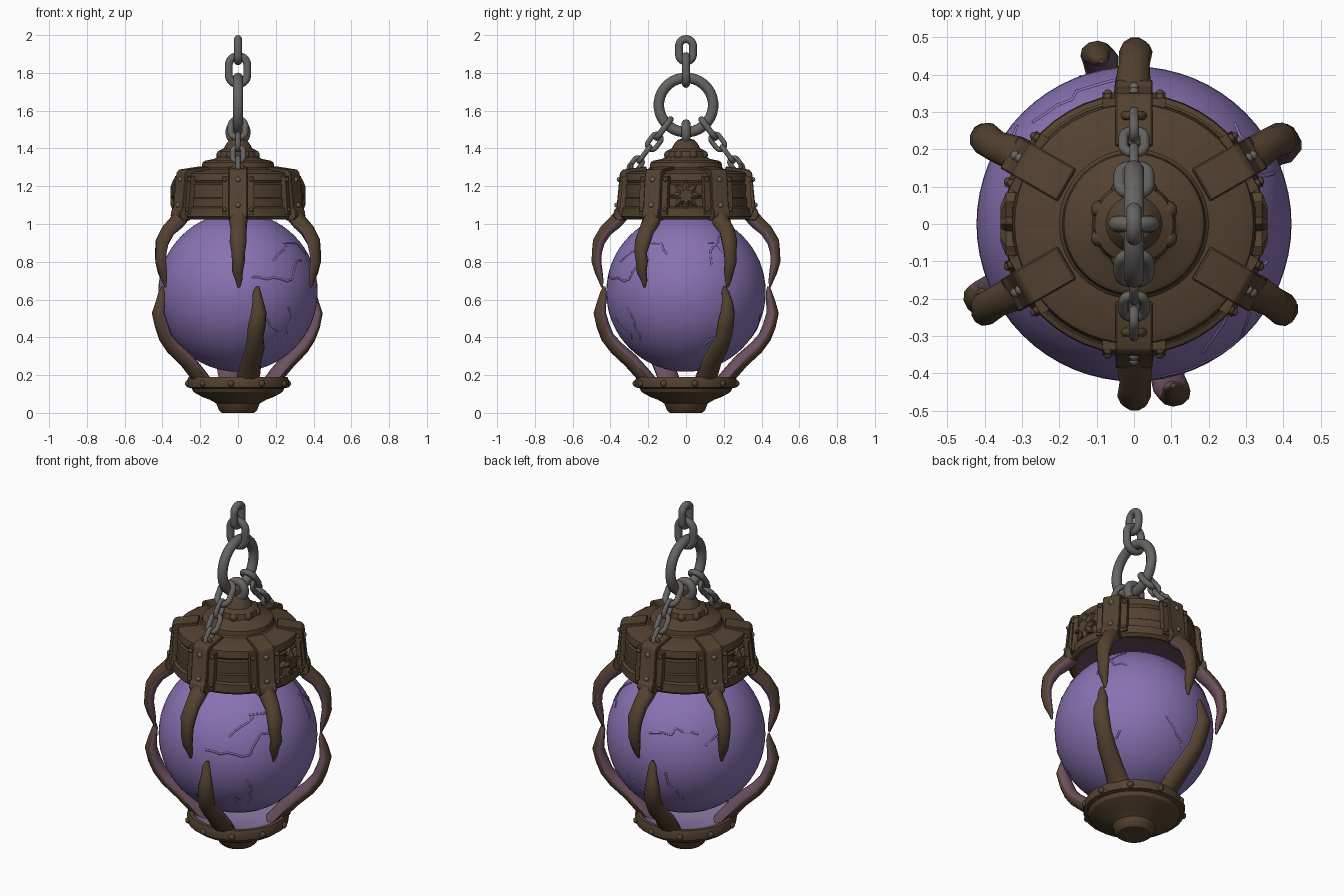
import bpy, bmesh, math, random
from mathutils import Vector, Matrix

if "Cube" in bpy.data.objects:
    bpy.data.objects.remove(bpy.data.objects["Cube"])

random.seed(4)
ORB = Vector((0, 0, 0.64))


def material(name, rgb):
    m = bpy.data.materials.new(name)
    m.diffuse_color = (*rgb, 1)
    m.use_nodes = True
    m.node_tree.nodes["Principled BSDF"].inputs["Base Color"].default_value = m.diffuse_color
    return m


BROWN = material("dark_bronze", (0.088, 0.054, 0.030))
GREY = material("chain_iron", (0.135, 0.128, 0.120))
PURPLE = material("orb_purple", (0.245, 0.170, 0.450))
MAUVE = material("mauve_glow", (0.150, 0.080, 0.115))
LAVENDER = material("lavender_glow", (0.230, 0.175, 0.340))


def finish(bm, name, mats, rule=None, angle=40):
    bmesh.ops.recalc_face_normals(bm, faces=bm.faces)
    bm.normal_update()
    if rule:
        for f in bm.faces:
            f.material_index = 1 if rule(f.calc_center_median(), f.normal) else 0
    me = bpy.data.meshes.new(name)
    bm.to_mesh(me)
    bm.free()
    for m in mats:
        me.materials.append(m)
    ob = bpy.data.objects.new(name, me)
    bpy.context.collection.objects.link(ob)
    bpy.ops.object.select_all(action='DESELECT')
    ob.select_set(True)
    bpy.context.view_layer.objects.active = ob
    bpy.ops.object.shade_smooth_by_angle(angle=math.radians(angle))
    return ob


def skin(bm, rings, closed=False):
    """Bridge rings of points into a tube; cap the ends if open."""
    vs = [[bm.verts.new(p) for p in r] for r in rings]
    n = len(vs[0])
    for i in range(len(vs) - (0 if closed else 1)):
        a, b = vs[i], vs[(i + 1) % len(vs)]
        for k in range(n):
            bm.faces.new((a[k], a[(k + 1) % n], b[(k + 1) % n], b[k]))
    if not closed:
        bm.faces.new(vs[0])
        bm.faces.new(vs[-1])


def polar(r, deg, z):
    a = math.radians(deg)
    return Vector((r * math.cos(a), r * math.sin(a), z))


def lathe(name, profile, mats, seg=48, rule=None):
    bm = bmesh.new()
    skin(bm, [[polar(r, 360 * k / seg, z) for k in range(seg)] for r, z in profile])
    return finish(bm, name, mats, rule, 30)


def claw(name, path, deg):
    """path: radius, height, half width, half thickness."""
    bm = bmesh.new()
    rings = []
    side = polar(1, deg + 90, 0)
    for i, (r, z, w, t) in enumerate(path):
        p, q = path[max(i - 1, 0)], path[min(i + 1, len(path) - 1)]
        d = (polar(q[0], deg, q[1]) - polar(p[0], deg, p[1])).normalized()
        out = d.cross(side).normalized()
        c = polar(r, deg, z) + side * random.uniform(-.005, .005)
        rings.append([c + side * w * math.cos(a) + out * t * math.sin(a)
                      for a in (math.tau * k / 10 for k in range(10))])
    skin(bm, rings)
    return finish(bm, name, [BROWN, MAUVE],
                  lambda c, n: n.dot((ORB - c).normalized()) > 0.2, 50)


def link(name, centre, u, v, half_len, half_w, wire, mat=GREY):
    """Chain link: u is the long axis, v the wide axis, sizes are outer."""
    u, v, c = Vector(u).normalized(), Vector(v).normalized(), Vector(centre)
    n, rc = u.cross(v), half_w - wire
    s = half_len - half_w
    bm = bmesh.new()
    rings = []
    for k in range(32):
        a = math.tau * (k + .5) / 32
        rad = u * math.cos(a) + v * math.sin(a)
        p = c + rad * rc + u * math.copysign(s, math.cos(a))
        rings.append([p + wire * (rad * math.cos(b) + n * math.sin(b))
                      for b in (math.tau * j / 10 for j in range(10))])
    skin(bm, rings, True)
    return finish(bm, name, [mat], None, 60)


def studs(name, points, size, mat):
    bm = bmesh.new()
    for p in points:
        bmesh.ops.create_uvsphere(bm, u_segments=10, v_segments=6, radius=size,
                                  matrix=Matrix.Translation(p))
    return finish(bm, name, [mat])


# orb
bm = bmesh.new()
bmesh.ops.create_uvsphere(bm, u_segments=64, v_segments=32, radius=0.422,
                          matrix=Matrix.Translation(ORB))
finish(bm, "orb", [PURPLE])

# raised cracks wandering over the orb: azimuth, height, heading, steps
crack = bpy.data.curves.new("orb_cracks", 'CURVE')
crack.dimensions, crack.bevel_depth, crack.bevel_resolution = '3D', 0.006, 1
crack.materials.append(PURPLE)
for az, z, head, steps in [(-80, .72, 25, 11), (-62, .80, 70, 5), (-45, .90, -30, 6), (-68, .50, -75, 5),
                           (-50, .56, -70, 6), (18, .36, 20, 5), (20, .78, 50, 7), (45, .82, 160, 6),
                           (95, .80, 10, 8), (110, .60, -60, 6), (140, .75, 80, 5), (75, .52, -20, 6)]:
    d = (polar(math.sqrt(.178 - (z - .64) ** 2), az, z) - ORB).normalized()
    pts = []
    for _ in range(steps):
        pts.append(ORB + d * 0.420)
        east = Vector((0, 0, 1)).cross(d).normalized()
        h = math.radians(head + random.uniform(-50, 50))
        d = (d + 0.1 * (east * math.cos(h) + d.cross(east) * math.sin(h))).normalized()
    sp = crack.splines.new('POLY')
    sp.points.add(len(pts) - 1)
    for q, p in zip(sp.points, pts):
        q.co = (*p, 1)
bpy.context.collection.objects.link(bpy.data.objects.new("orb_cracks", crack))

# bottom bowl, glowing inside
lathe("bottom_bowl", [(.085, 0), (.10, .012), (.115, .05), (.15, .07), (.19, .085), (.235, .11),
                      (.245, .13), (.268, .135), (.272, .165), (.262, .19), (.24, .19), (.225, .17),
                      (.12, .13), (.02, .12)], [BROWN, LAVENDER], 32,
      lambda c, n: n.z > .3 and c.xy.length < .235)
studs("bowl_studs", [polar(.268, k * 36 + 10, .155) for k in range(10)], .018, BROWN)

# lower claws
for i, deg in enumerate((-77, 28, 102, 206)):
    claw(f"lower_claw_{i}", [(.18, .14, .06, .04), (.24, .21, .062, .04), (.30, .275, .055, .04),
                             (.38, .345, .052, .038), (.425, .40, .045, .035), (.45, .46, .048, .034),
                             (.47, .53, .042, .032), (.458, .59, .03, .024), (.448, .64, .022, .016),
                             (.445, .67, .008, .006)], deg)

# cap with ridged bands and stepped dome
lathe("cap", [(.20, 1.06), (.31, 1.03), (.335, 1.025), (.35, 1.04), (.347, 1.085), (.332, 1.092),
              (.334, 1.135), (.327, 1.14), (.328, 1.21), (.318, 1.217), (.326, 1.23), (.32, 1.268),
              (.30, 1.278), (.20, 1.292), (.192, 1.30), (.188, 1.325), (.175, 1.335), (.125, 1.345),
              (.112, 1.355), (.105, 1.385), (.075, 1.40), (.062, 1.425), (.045, 1.445), (.01, 1.455)],
      [BROWN, MAUVE], 48, lambda c, n: n.z < -.5 and c.xy.length < .32)
studs("dome_bumps", [polar(.10, k * 45 + 22, 1.365) for k in range(8)], .024, BROWN)

# six straps over the cap, each with rivets and an upper claw
STRAP = [(.32, 1.02), (.365, 1.018), (.386, 1.04), (.380, 1.075), (.368, 1.085), (.350, 1.27),
         (.335, 1.288), (.21, 1.305), (.205, 1.28), (.30, 1.26)]
for i in range(6):
    deg = 30 + 60 * i
    side = polar(1, deg + 90, 0)
    bm = bmesh.new()
    skin(bm, [[polar(r, deg, z) + side * s for r, z in STRAP] for s in (-.05, .05)])
    bmesh.ops.recalc_face_normals(bm, faces=bm.faces)
    bmesh.ops.bevel(bm, geom=list(bm.edges), offset=.004, segments=1, affect='EDGES')
    finish(bm, f"strap_{i}", [BROWN], None, 25)
    # thin side plates behind the strap
    bm = bmesh.new()
    plate = [(.31, 1.05), (.352, 1.05), (.337, 1.255), (.31, 1.255)]
    skin(bm, [[polar(r, deg, z) + side * s for r, z in plate] for s in (-.085, .085)])
    finish(bm, f"strap_plate_{i}", [BROWN], None, 25)
    studs(f"strap_rivets_{i}", [polar(.353, deg, 1.235), polar(.366, deg, 1.10)], .014, GREY)
    studs(f"plate_rivets_{i}", [polar(r, deg, z) + side * s for s in (-.07, .07)
                                for r, z in ((.349, 1.075), (.339, 1.235))], .012, BROWN)
    claw(f"upper_claw_{i}", [(.33, 1.06, .052, .04), (.375, 1.01, .048, .04), (.425, .965, .042, .036),
                             (.462, .905, .045, .034), (.472, .85, .036, .028), (.474, .80, .034, .027),
                             (.462, .745, .028, .022), (.45, .70, .018, .014), (.444, .665, .006, .005)], deg)

# star emblem on both flanks
for name, sx in (("star_right", 1), ("star_left", -1)):
    bm = bmesh.new()
    star = [(math.tau * k / 16, .085 if k % 2 == 0 else .05) for k in range(16)]
    skin(bm, [[Vector((sx * x, r * f * math.sin(a), 1.15 + r * f * math.cos(a))) for a, r in star]
              for x, f in ((.31, 1), (.343, 1), (.358, .55))])
    finish(bm, name, [BROWN], None, 20)

# hanging ring, eyelet and upper chain
X, Y, Z = (1, 0, 0), (0, 1, 0), (0, 0, 1)
link("eyelet", (0, 0, 1.485), Z, X, .07, .066, .024)
link("hanging_ring", (0, 0, 1.63), Z, Y, .172, .172, .028)
link("top_link_low", (0, 0, 1.815), Z, X, .095, .07, .021)
link("top_link_high", (0, 0, 1.92), Z, Y, .08, .058, .021)

# slanted side chains from ring to cap
for sy in (-1, 1):
    tag = "front" if sy < 0 else "back"
    u = Vector((0, sy * .60, -.80))
    w = Vector((0, sy * .80, .60))
    link(f"{tag}_chain_0", (0, sy * .118, 1.505), u, X, .078, .055, .017)
    link(f"{tag}_chain_1", (0, sy * .168, 1.435), u, w, .058, .038, .013)
    link(f"{tag}_chain_2", (0, sy * .220, 1.370), u, X, .062, .042, .014)
    link(f"{tag}_chain_3", (0, sy * .266, 1.312), u, w, .056, .036, .013)
    link(f"{tag}_chain_anchor", (0, sy * .29, 1.29), Z, X, .035, .035, .012, BROWN)
